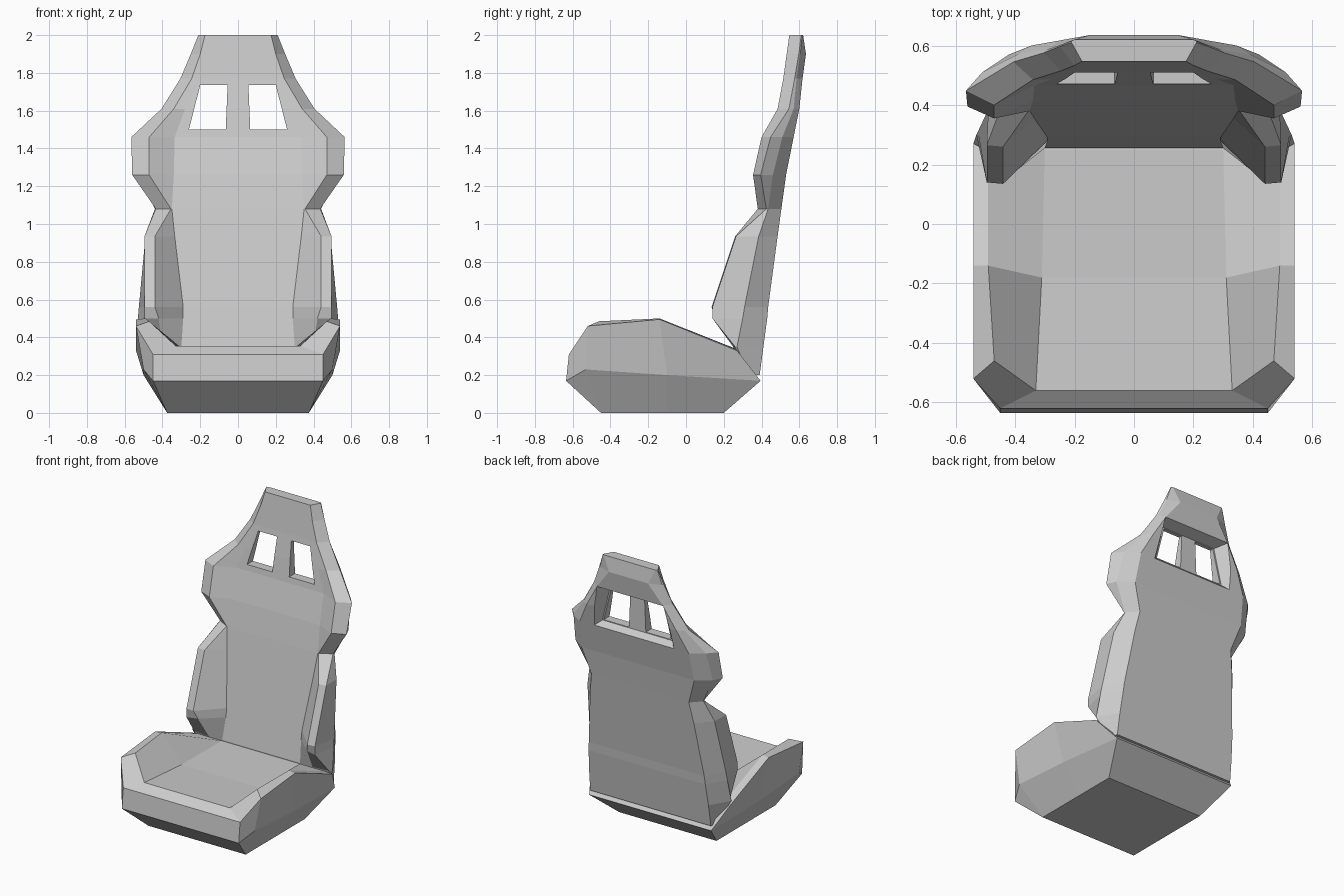
import bpy
import bmesh

default_cube = bpy.data.objects.get("Cube")
if default_cube:
    bpy.data.objects.remove(default_cube, do_unlink=True)

# Single flat upholstery colour
grey = bpy.data.materials.new("plain_grey")
grey.use_nodes = True
colour = (0.6, 0.6, 0.6, 1)
grey.diffuse_color = colour
shader = next(node for node in grey.node_tree.nodes if node.type == "BSDF_PRINCIPLED")
shader.inputs["Base Color"].default_value = colour


def finish(bm, name):
    """Clean the mesh and turn it into a flat shaded object."""
    bmesh.ops.remove_doubles(bm, verts=bm.verts, dist=0.0005)
    bmesh.ops.recalc_face_normals(bm, faces=bm.faces)
    mesh = bpy.data.meshes.new(name)
    bm.to_mesh(mesh)
    bm.free()
    mesh.materials.append(grey)
    obj = bpy.data.objects.new(name, mesh)
    bpy.context.collection.objects.link(obj)
    return obj


def mirrored_loft(name, sections):
    """Skin half sections, mirrored over x, and close both ends with strips."""
    bm = bmesh.new()
    left = [[bm.verts.new(p) for p in section] for section in sections]
    right = [[bm.verts.new((-x, y, z)) for x, y, z in section] for section in sections]
    count = len(sections[0])
    for i in range(len(sections) - 1):
        for side in (left, right):
            for j in range(count - 1):
                bm.faces.new((side[i][j], side[i + 1][j], side[i + 1][j + 1], side[i][j + 1]))
        for j in (0, count - 1):
            bm.faces.new((left[i][j], left[i + 1][j], right[i + 1][j], right[i][j]))
    for i in (0, -1):
        for j in range(count - 1):
            bm.faces.new((left[i][j], left[i][j + 1], right[i][j + 1], right[i][j]))
    return finish(bm, name)


def cut(target, name, front, front_y, back, back_y):
    """Subtract a tapered block running between two (x, z) outlines."""
    bm = bmesh.new()
    a = [bm.verts.new((x, front_y, z)) for x, z in front]
    b = [bm.verts.new((x, back_y, z)) for x, z in back]
    bm.faces.new(a)
    bm.faces.new(b)
    for i in range(len(a)):
        k = (i + 1) % len(a)
        bm.faces.new((a[i], a[k], b[k], b[i]))
    cutter = finish(bm, name)
    cutter.hide_render = True
    modifier = target.modifiers.new(name, "BOOLEAN")
    modifier.operation = "DIFFERENCE"
    modifier.solver = "EXACT"
    modifier.object = cutter
    bpy.context.view_layer.objects.active = target
    bpy.ops.object.modifier_apply(modifier=modifier.name)
    bpy.data.objects.remove(cutter, do_unlink=True)


def trapezoid(half_bottom, low, half_top, high):
    return [(-half_bottom, low), (half_bottom, low), (half_top, high), (-half_top, high)]


# Seat cushion: base edge, side crease, outer rim, inner rim, pan edge
lip = (0.33, -0.56, 0.355)
mirrored_loft("seat_cushion", [
    [(0.375, -0.45, 0), (0.45, -0.635, 0.17), (0.45, -0.62, 0.31), lip, lip],
    [(0.375, -0.45, 0), (0.5, -0.53, 0.23), (0.54, -0.52, 0.46), (0.47, -0.46, 0.485), lip],
    [(0.375, -0.1, 0), (0.5, -0.1, 0.2), (0.54, -0.14, 0.495), (0.49, -0.14, 0.5), (0.31, -0.18, 0.34)],
    [(0.375, 0.2, 0), (0.47, 0.395, 0.17), (0.54, 0.27, 0.33), (0.49, 0.26, 0.34), (0.3, 0.25, 0.345)],
])

# Backrest, by height: panel edge, bolster inner and outer edge, side crease, back edge
levels = [
    (0.2, (0.28, 0.27), (0.4, 0.28), (0.46, 0.3), (0.47, 0.33), (0.465, 0.39)),
    (0.35, (0.3, 0.255), (0.4, 0.25), (0.52, 0.26), (0.54, 0.27), (0.46, 0.41)),
    (0.5, (0.29, 0.28), (0.42, 0.16), (0.495, 0.14), (0.53, 0.3), (0.45, 0.43)),
    (0.56, (0.29, 0.29), (0.44, 0.135), (0.495, 0.14), (0.525, 0.31), (0.445, 0.435)),
    (0.935, (0.335, 0.355), (0.44, 0.26), (0.495, 0.265), (0.49, 0.385), (0.4, 0.485)),
    (1.08, (0.35, 0.38), (0.355, 0.38), (0.435, 0.425), (0.44, 0.435), (0.375, 0.505)),
    (1.26, (0.34, 0.415), (0.47, 0.355), (0.56, 0.395), (0.53, 0.46), (0.435, 0.53)),
    (1.46, (0.335, 0.465), (0.47, 0.4), (0.565, 0.448), (0.51, 0.51), (0.42, 0.57)),
    (1.61, (0.28, 0.487), (0.34, 0.485), (0.405, 0.545), (0.39, 0.57), (0.345, 0.6)),
    (1.77, (0.2, 0.515), (0.245, 0.515), (0.305, 0.575), (0.295, 0.585), (0.25, 0.617)),
    (1.9, (0.16, 0.533), (0.2, 0.533), (0.25, 0.597), (0.24, 0.605), (0.15, 0.635)),
    (2.0, (0.14, 0.547), (0.175, 0.547), (0.21, 0.61), (0.21, 0.615), (0.2, 0.62)),
]
backrest = mirrored_loft("backrest", [[(x, y, z) for x, y in ring] for z, *ring in levels])

# Tapered recess behind the headrest, then the two harness openings
cut(backrest, "recess_cutter", trapezoid(0.27, 1.495, 0.21, 1.74), 0.535,
    trapezoid(0.38, 1.4, 0.27, 1.77), 0.64)
for side in (-1, 1):
    opening = [(side * x, z) for x, z in ((0.065, 1.5), (0.26, 1.5), (0.2, 1.735), (0.055, 1.735))]
    cut(backrest, "opening_cutter", opening, 0.3, opening, 0.8)
